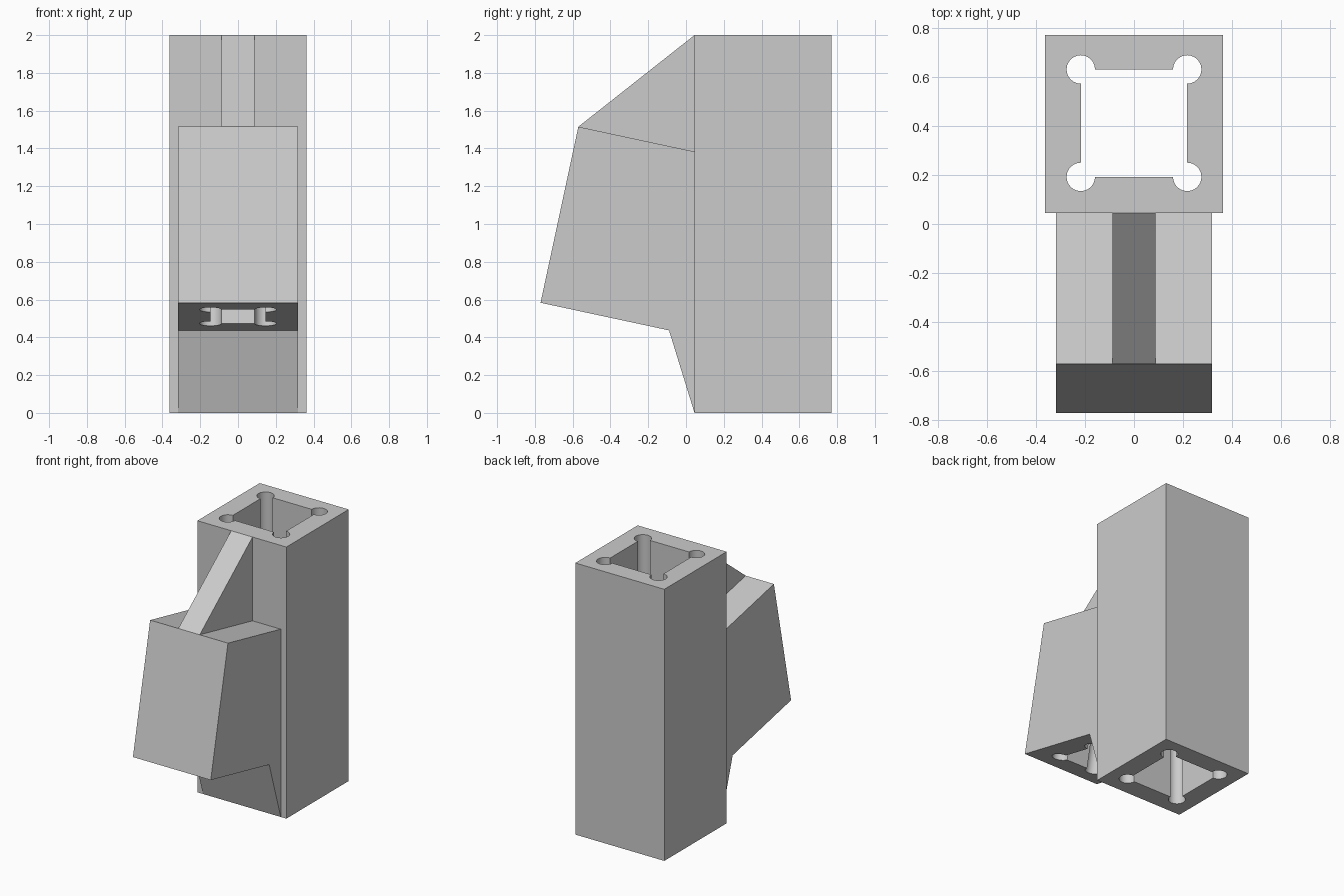
import bpy
import bmesh
from math import cos, sin, radians, atan2

cube = bpy.data.objects.get("Cube")
if cube:
    bpy.data.objects.remove(cube, do_unlink=True)

# One plain grey finish for the whole part
grey = bpy.data.materials.new("light grey")
grey.use_nodes = True
grey.diffuse_color = (0.6, 0.6, 0.6, 1)
grey.node_tree.nodes["Principled BSDF"].inputs["Base Color"].default_value = (0.6, 0.6, 0.6, 1)


def prism(name, points, offset):
    """Extrude a closed outline of 3D points by an offset vector."""
    bm = bmesh.new()
    face = bm.faces.new([bm.verts.new(p) for p in points])
    extruded = bmesh.ops.extrude_face_region(bm, geom=[face])["geom"]
    verts = [v for v in extruded if isinstance(v, bmesh.types.BMVert)]
    bmesh.ops.translate(bm, verts=verts, vec=offset)
    bmesh.ops.recalc_face_normals(bm, faces=bm.faces)
    mesh = bpy.data.meshes.new(name)
    bm.to_mesh(mesh)
    bm.free()
    mesh.materials.append(grey)
    obj = bpy.data.objects.new(name, mesh)
    bpy.context.collection.objects.link(obj)
    return obj


def side_profile(name, profile, half_width):
    """Prism from a side outline of (y, z) points, centred across x."""
    return prism(name, [(-half_width, y, z) for y, z in profile], (2 * half_width, 0, 0))


def socket_outline(half_x, low_y, high_y, radius, z):
    """Rectangle with a three-quarter round relief at each corner."""
    corners = [(half_x, high_y), (-half_x, high_y), (-half_x, low_y), (half_x, low_y)]
    points = []
    for i, (x, y) in enumerate(corners):
        for step in range(19):
            a = radians(-90 + 90 * i + 15 * step)
            points.append((x + radius * cos(a), y + radius * sin(a), z))
    return points


def cut(target, cutter):
    cutter.hide_render = True
    mod = target.modifiers.new("socket", "BOOLEAN")
    mod.operation = "DIFFERENCE"
    mod.solver = "EXACT"
    mod.object = cutter
    bpy.context.view_layer.objects.active = target
    bpy.ops.object.modifier_apply(modifier=mod.name)
    bpy.data.objects.remove(cutter, do_unlink=True)


# Square upright tube with a full-length relieved socket
FRONT, BACK = 0.045, 0.77
W = 0.3625
tube = prism("upright_tube", [(-W, FRONT, 0), (W, FRONT, 0), (W, BACK, 0), (-W, BACK, 0)], (0, 0, 2))
cut(tube, prism("tube_socket_cutter", socket_outline(0.217, 0.192, 0.63, 0.058, -0.1), (0, 0, 2.2)))

# Tilted front block with its lower support wedge
block = side_profile("tilted_block", [
    (FRONT, 0), (-0.09, 0.437), (-0.77, 0.583), (-0.57, 1.515), (FRONT, 1.383)], 0.317)

# Blind socket rising from the block's sloping underside
socket = prism("block_socket_cutter", socket_outline(0.146, 0.175, 0.525, 0.058, -0.1), (0, 0, 0.9))
socket.location = (0, -0.77, 0.583)
socket.rotation_euler.x = -atan2(0.146, 0.68)
bpy.context.view_layer.update()
cut(block, socket)

# Triangular brace between the block and the tube's top
brace = side_profile("brace_rib", [(-0.57, 1.515), (FRONT, 1.383), (FRONT, 2)], 0.087)

# Smooth the round reliefs while keeping flat faces crisp
for obj in bpy.context.view_layer.objects:
    obj.select_set(obj in (tube, block, brace))
bpy.context.view_layer.objects.active = tube
bpy.ops.object.shade_smooth_by_angle(angle=radians(30))
